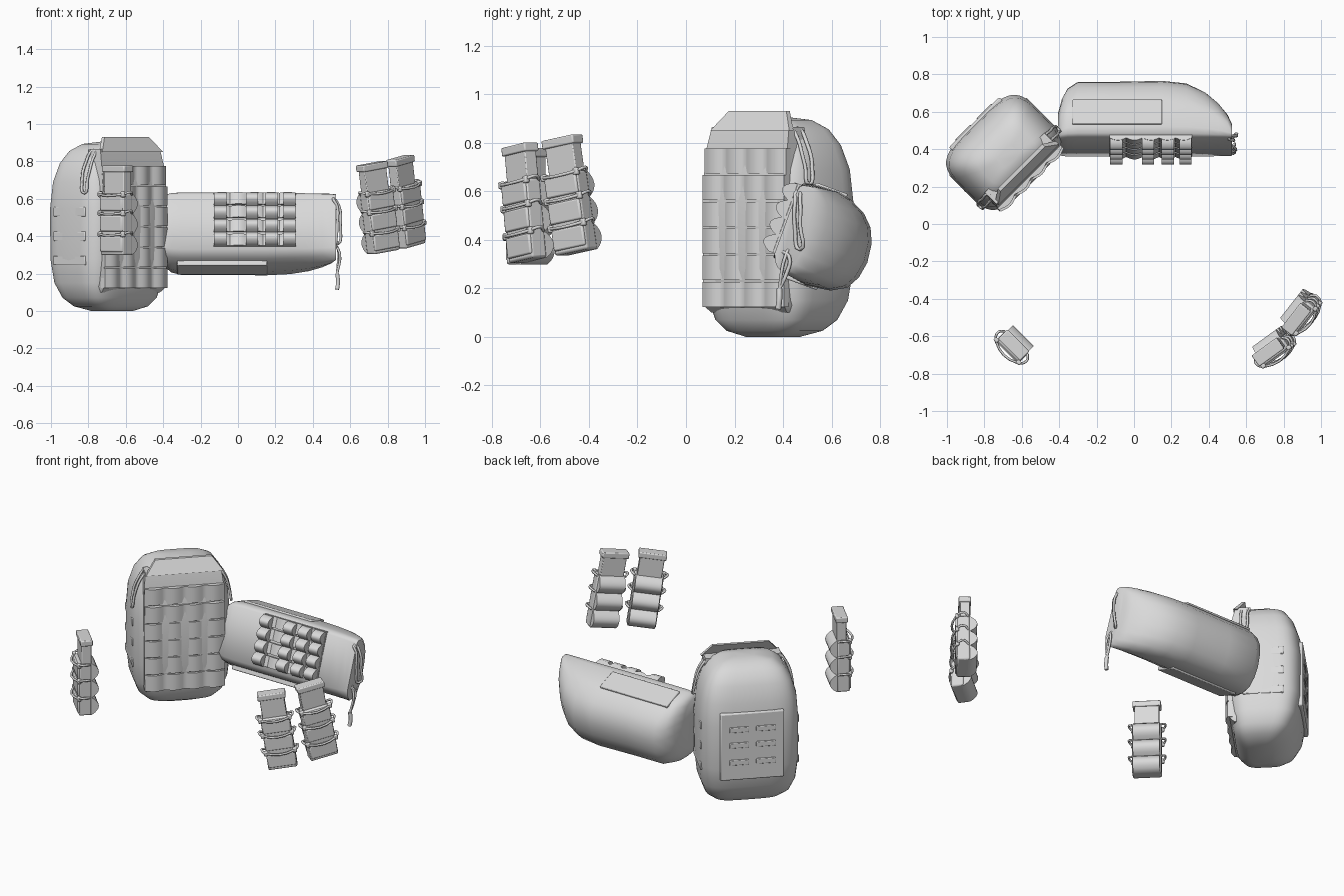
import bpy, bmesh, math
from mathutils import Matrix, Vector

if "Cube" in bpy.data.objects:
    bpy.data.objects.remove(bpy.data.objects["Cube"])

grey = bpy.data.materials.new("plain_grey")
grey.diffuse_color = (0.7, 0.7, 0.7, 1)
grey.use_nodes = True
grey.node_tree.nodes["Principled BSDF"].inputs["Base Color"].default_value = grey.diffuse_color


def finish(name, bm, M, bevel=0.0, angle=0.6):
    """Turn a bmesh into a placed, shaded object."""
    bmesh.ops.recalc_face_normals(bm, faces=bm.faces)
    me = bpy.data.meshes.new(name)
    bm.to_mesh(me)
    bm.free()
    me.transform(M)
    me.materials.append(grey)
    ob = bpy.data.objects.new(name, me)
    bpy.context.collection.objects.link(ob)
    if bevel:
        mod = ob.modifiers.new("soft_edge", 'BEVEL')
        mod.width, mod.segments = bevel, 2
    bpy.ops.object.select_all(action='DESELECT')
    ob.select_set(True)
    bpy.context.view_layer.objects.active = ob
    bpy.ops.object.shade_smooth_by_angle(angle=angle)
    return ob


def loft(name, rings, M, angle=0.6):
    """Skin a list of equal-length rings and cap both ends."""
    bm = bmesh.new()
    vs = [[bm.verts.new(p) for p in r] for r in rings]
    n = len(vs[0])
    for a, b in zip(vs, vs[1:]):
        for i in range(n):
            bm.faces.new((a[i], a[(i + 1) % n], b[(i + 1) % n], b[i]))
    bm.faces.new(vs[0])
    bm.faces.new(vs[-1])
    return finish(name, bm, M, angle=angle)


def box(name, M, centre, size, bevel=0.0):
    bm = bmesh.new()
    bmesh.ops.create_cube(bm, size=1)
    bmesh.ops.transform(bm, matrix=Matrix.Translation(centre) @ Matrix.Diagonal((*size, 1)), verts=bm.verts)
    return finish(name, bm, M, bevel)


def wavy(name, M, length, width, bumps, amp, base=0.012, power=0.8):
    """Webbing strip: runs along local x, stands out along y, width along z."""
    n = bumps * 8
    prof = []
    for i in range(n + 1):
        t = i / n
        prof.append(((t - 0.5) * length, base + amp * abs(math.sin(math.pi * bumps * t)) ** power))
    prof += [(length / 2, -0.02), (-length / 2, -0.02)]
    rings = [[(x, y, s * width / 2) for x, y in prof] for s in (-1, 1)]
    return loft(name, rings, M, 0.9)


def cord(name, M, pts, r=0.007, closed=False):
    cu = bpy.data.curves.new(name, 'CURVE')
    cu.dimensions = '3D'
    cu.bevel_depth, cu.bevel_resolution, cu.resolution_u = r, 1, 4
    cu.use_fill_caps = True
    sp = cu.splines.new('BEZIER')
    sp.bezier_points.add(len(pts) - 1)
    for bp, p in zip(sp.bezier_points, pts):
        bp.co = M @ Vector(p)
        bp.handle_left_type = bp.handle_right_type = 'AUTO'
    sp.use_cyclic_u = closed
    ob = bpy.data.objects.new(name, cu)
    bpy.context.collection.objects.link(ob)
    cu.materials.append(grey)
    bpy.ops.object.select_all(action='DESELECT')
    ob.select_set(True)
    bpy.context.view_layer.objects.active = ob
    bpy.ops.object.convert(target='MESH')


def oval(z, hw, hd, yc=0.0, xc=-0.01, e=4, n=40):
    def pw(v):
        return math.copysign(abs(v) ** (2 / e), v)
    return [(xc + hw * pw(math.cos(2 * math.pi * i / n)), yc + hd * pw(math.sin(2 * math.pi * i / n)), z)
            for i in range(n)]


def frame(o, ax, ay, az):
    return Matrix.Translation(o) @ Matrix((ax, ay, az)).transposed().to_4x4()


# ---------- Large backpack: local x = width, -y = webbed front ----------
P = Matrix.Translation((-0.69, 0.39, 0)) @ Matrix.Rotation(math.radians(45), 4, 'Z')
sections = [(0.0, .11, .075, -.035), (.025, .20, .13, -.025), (.07, .25, .17, -.015), (.15, .28, .2, -.003),
            (.28, .294, .22, 0), (.55, .294, .222, 0), (.69, .284, .205, 0), (.79, .255, .178, -.005),
            (.855, .212, .145, -.012), (.893, .155, .10, -.025), (.905, .06, .04, -.03)]
loft("backpack_body", [oval(*s) for s in sections], P, 0.9)


# front panel, leaning back near the top
def slab(z, hw, front, back, xc=-0.008):
    return [(xc - hw, front, z), (xc + hw, front, z), (xc + hw, back, z), (xc - hw, back, z)]


loft("backpack_front_panel", [slab(.10, .22, -.175, -.10), slab(.13, .235, -.208, -.10), slab(.6, .24, -.208, -.10),
                              slab(.78, .235, -.188, -.08), slab(.865, .225, -.168, -.08)], P, 0.5)
loft("backpack_collar", [slab(.85, .23, -.18, -.155, 0), slab(.93, .168, -.135, -.115, 0)], P)

# front webbing rows
for i, z in enumerate((.725, .615, .505, .395, .285, .175)):
    y = -.193 if z > .7 else -.205
    F = P @ frame((-0.006, y, z), (-1, 0, 0), (0, -1, 0), (0, 0, 1))
    wavy(f"backpack_webbing_row_{i}", F, 0.475, 0.102, 4, 0.016, 0.008, 1.2)

# rear panel with six short loops
box("backpack_rear_panel", P, (-.008, .21, .425), (.38, .03, .43), .008)
for z in (.325, .435, .535):
    for s in (-1, 1):
        box("backpack_rear_loop", P, (s * .08 - .008, .224, z), (.115, .014, .034), .004)

# side straps and zip cords
for s in (-1, 1):
    for z in (.27, .40, .53):
        box("backpack_side_strap", P, (s * .283 - .01, .0, z), (.02, .24, .05), .005)
    cord("backpack_zip_cord", P, [(s * .215 - .01, -.11, .86), (s * .258 - .01, -.135, .79), (s * .284 - .01, -.13, .70),
                                  (s * .295 - .01, -.12, .63), (s * .288 - .01, -.095, .70),
                                  (s * .262 - .01, -.095, .79)], .008, True)

# ---------- Tilted second bag: local x = length, y = depth, z = tilted up ----------
c, s = math.cos(math.radians(20)), math.sin(math.radians(20))
B = frame((0, .36, .33), (1, 0, 0), (0, c, -s), (0, s, c))
prof = [(0, 0), (.05, -.035), (.11, -.055), (.17, -.065), (.27, -.05), (.33, -.015), (.36, .04), (.372, .11),
        (.362, .19), (.335, .25), (.29, .295), (.22, .33), (.16, .343), (.05, .337), (.015, .328), (0, .31)]
stations = [(-.405, .50, .80), (-.385, .72, .93), (-.355, .88, .98), (-.30, .985, 1), (-.1, .985, 1), (.15, 1, 1),
            (.28, .96, .985), (.38, .82, .97), (.45, .64, .95), (.50, .45, .93), (.525, .28, .90)]
loft("sling_bag_body", [[(x, b * k, .15 + (u - .15) * h) for b, u in prof] for x, k, h in stations], B, 1.0)
box("sling_bag_top_patch", B, (-.09, .13, .336), (.48, .14, .024), .006)
box("sling_bag_bottom_patch", B, (-.085, .14, -.053), (.48, .15, .03), .006)

# front webbing: gently wavy rows under four bulging columns
for z in (.05, .13, .21, .285):
    F = B @ frame((.09, 0, z), (-1, 0, 0), (0, -1, 0), (0, 0, 1))
    wavy("sling_bag_webbing_row", F, .44, .066, 5, .014, .008, 1.0)
for x in (-.095, .075, .18, .275):
    F = B @ frame((x, 0, .165), (0, 0, 1), (0, -1, 0), (1, 0, 0))
    wavy("sling_bag_webbing_column", F, .30, .066, 4, .038, .024)

# end zip cords
I = Matrix()
cord("sling_bag_zip_loop", I, [(.51, .46, .60), (.54, .47, .56), (.548, .47, .46), (.535, .47, .36),
                              (.53, .45, .44), (.53, .45, .56)], .008, True)
cord("sling_bag_pull_cord", I, [(.52, .40, .35), (.535, .425, .33), (.535, .41, .25), (.53, .385, .20)], .008)
cord("sling_bag_pull_cord_return", I, [(.52, .42, .36), (.545, .40, .30), (.53, .385, .20)], .007)
cord("sling_bag_pull_tab", I, [(.53, .385, .20), (.535, .385, .16), (.53, .38, .115)], .012)


# ---------- Three magazine pouches: local x = width, y = webbed face ----------
def pouch(label, base, turn, lean):
    M = (Matrix.Translation(base) @ Matrix.Rotation(math.radians(turn), 4, 'Z')
         @ Matrix.Rotation(math.radians(-lean), 4, 'Y'))
    box(label + "_sleeve", M, (0, 0, .165), (.172, .075, .33), .01)
    box(label + "_magazine", M, (0, .01, .25), (.145, .058, .42), .004)
    box(label + "_magazine_cap", M, (0, .01, .462), (.166, .072, .036), .006)
    F = M @ frame((0, .034, .165), (0, 0, 1), (0, 1, 0), (1, 0, 0))
    wavy(label + "_webbing", F, .33, .158, 3, .042, .006)
    # elastic bands across the plain face
    for z in (.06, .17, .28):
        box(label + "_band", M, (0, -.036, z), (.165, .018, .085), .007)
    # cords across the plain face with side loops and knots
    for z in (.112, .225, .325):
        cord(label + "_cord", M, [(-.085, .03, z), (-.108, 0, z + .012), (-.08, -.043, z), (.08, -.043, z),
                                  (.108, 0, z + .012), (.085, .03, z)], .007)
        for sx in (-1, 1):
            box(label + "_knot", M, (sx * .085, -.036, z), (.026, .022, .03), .006)


pouch("left_pouch", (-.65, -.655, .298), -45, 0)
pouch("right_pouch", (.778, -.652, .315), 36, 8.5)
pouch("far_right_pouch", (.925, -.452, .348), 52, 10)
